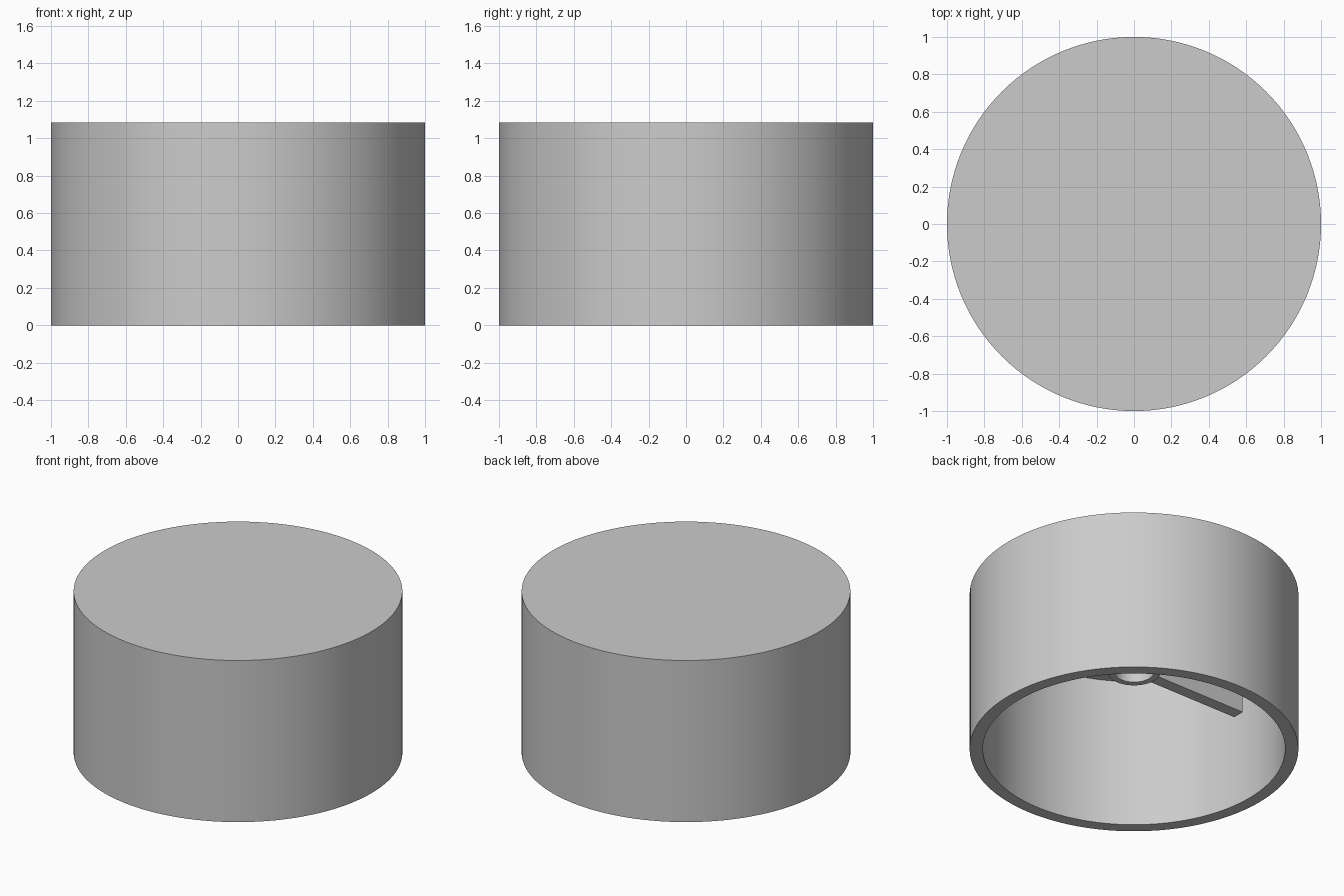
import bpy, bmesh, math
from mathutils import Matrix, Vector

cube = bpy.data.objects.get("Cube")
if cube:
    bpy.data.objects.remove(cube, do_unlink=True)

HEIGHT = 1.085
CEILING = HEIGHT - 0.08
SEGMENTS = 128

grey = bpy.data.materials.new("plain_grey")
grey.use_nodes = True
colour = (0.6, 0.6, 0.6, 1)
grey.diffuse_color = colour
grey.node_tree.nodes["Principled BSDF"].inputs["Base Color"].default_value = colour


def finish(bm, name):
    bmesh.ops.remove_doubles(bm, verts=bm.verts, dist=1e-5)
    bmesh.ops.recalc_face_normals(bm, faces=bm.faces)
    mesh = bpy.data.meshes.new(name)
    bm.to_mesh(mesh)
    bm.free()
    mesh.materials.append(grey)
    obj = bpy.data.objects.new(name, mesh)
    bpy.context.collection.objects.link(obj)
    bpy.ops.object.select_all(action="DESELECT")
    obj.select_set(True)
    bpy.context.view_layer.objects.active = obj
    bpy.ops.object.shade_smooth_by_angle(angle=math.radians(30))
    return obj


def lathe(name, profile, closed):
    """Spin a (radius, height) profile around the z axis."""
    bm = bmesh.new()
    verts = [bm.verts.new((r, 0, z)) for r, z in profile]
    pairs = list(zip(verts, verts[1:]))
    if closed:
        pairs.append((verts[-1], verts[0]))
    edges = [bm.edges.new(p) for p in pairs]
    bmesh.ops.spin(bm, geom=verts + edges, cent=(0, 0, 0), axis=(0, 0, 1),
                   angle=math.tau, steps=SEGMENTS)
    return finish(bm, name)


def box(name, low, high):
    low, high = Vector(low), Vector(high)
    bm = bmesh.new()
    size = Matrix.Diagonal((*(high - low), 1))
    bmesh.ops.create_cube(bm, size=1, matrix=Matrix.Translation((low + high) / 2) @ size)
    return finish(bm, name)


# Hollow cap, open underneath
lathe("cap_shell", [(0, HEIGHT), (1, HEIGHT), (1, 0), (0.92, 0),
                    (0.92, CEILING), (0, CEILING)], False)

# Shaft socket hanging from the ceiling
top = CEILING + 0.02
lathe("shaft_socket", [(0.16, top), (0.16, 0.54), (0.12, 0.54), (0.12, top)], True)

# Ribs reaching out from the socket, short of the wall
for name, x0, x1 in (("left_rib", 0.14, 0.83), ("right_rib", -0.83, -0.14)):
    box(name, (x0, -0.04, 0.55), (x1, 0.04, top))
